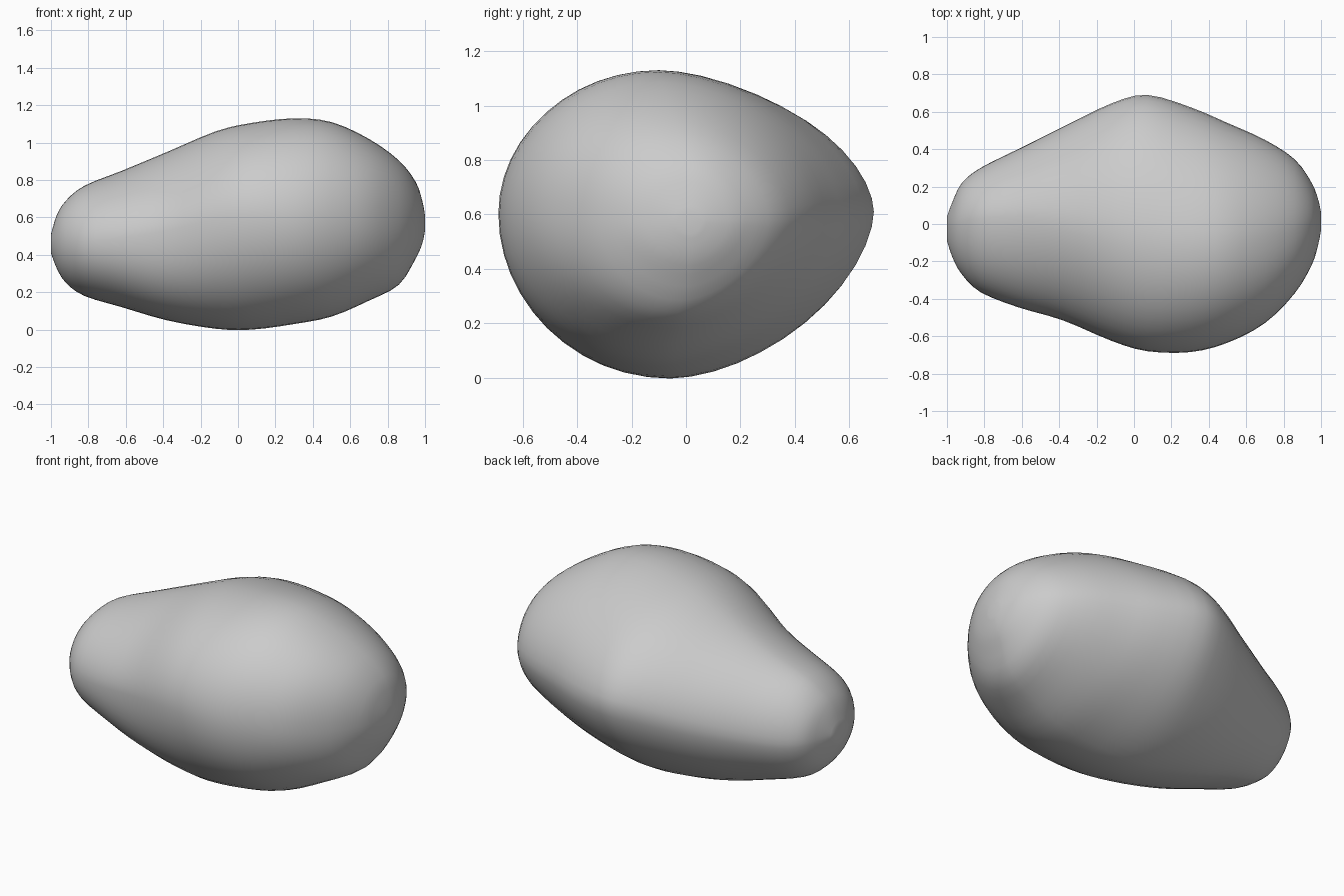
import bpy
import bmesh
import math

default_cube = bpy.data.objects.get("Cube")
if default_cube:
    bpy.data.objects.remove(default_cube, do_unlink=True)

SEGMENTS = 48
STEPS = 3

# Stations along the boulder: x, front y, back y, bottom z, top z, crest y, girth z
stations = [
    (-1.0, -.09, .04, .41, .51, -.02, .47),
    (-.97, -.18, .12, .33, .61, -.01, .47),
    (-.92, -.27, .22, .25, .69, .01, .47),
    (-.82, -.365, .3, .18, .77, .03, .47),
    (-.62, -.445, .4, .12, .85, .04, .49),
    (-.38, -.515, .52, .05, .95, .02, .53),
    (-.12, -.625, .645, .005, 1.06, -.03, .59),
    (.07, -.68, .69, 0, 1.105, -.07, .61),
    (.3, -.685, .625, .03, 1.13, -.1, .6),
    (.5, -.635, .54, .07, 1.11, -.1, .6),
    (.7, -.53, .45, .155, 1.02, -.07, .59),
    (.86, -.37, .345, .24, .905, -.03, .58),
    (.95, -.22, .22, .38, .79, .01, .58),
    (.985, -.11, .13, .46, .69, .02, .575),
    (1.0, -.03, .06, .53, .61, .02, .575),
]


def spline(a, b, c, d, t):
    """Smooth curve between stations b and c."""
    return [q + t * (r - p) / 2 + t * t * (p - 2.5 * q + 2 * r - s / 2)
            + t ** 3 * (3 * (q - r) + s - p) / 2
            for p, q, r, s in zip(a, b, c, d)]


def power(value, exponent):
    return math.copysign(abs(value) ** (2 / exponent), value)


def bump(x, centre, width):
    return math.exp(-((x - centre) / width) ** 2)


def section(station):
    """Rounded outline with a different fullness in each quarter."""
    x, front, back, low, high, crest, girth = station
    waist = bump(x, -.45, .3)
    shoulder = bump(x, .85, .25)
    points = []
    for i in range(SEGMENTS):
        angle = math.tau * i / SEGMENTS
        c, s = math.cos(angle), math.sin(angle)
        if s >= 0:
            fullness = (1.85 - .1 * bump(x, .2, .4) if c >= 0
                        else 2 - .2 * waist + .25 * shoulder)
        else:
            fullness = 1.7 if c >= 0 else 2 + .35 * waist
        y = crest + power(c, fullness) * (back - crest if c >= 0 else crest - front)
        z = girth + power(s, fullness) * (high - girth if s >= 0 else girth - low)
        points.append((x, y, z))
    return points


# Boulder body: skin the outlines into one closed shell
outlines = []
last = len(stations) - 1
for k in range(last):
    near = [stations[min(max(k + j, 0), last)] for j in (-1, 0, 1, 2)]
    outlines += [section(spline(*near, n / STEPS)) for n in range(STEPS)]
outlines.append(section(stations[-1]))

bm = bmesh.new()
rings = [[bm.verts.new(p) for p in outline] for outline in outlines]
for ring, following in zip(rings, rings[1:]):
    for i in range(SEGMENTS):
        j = (i + 1) % SEGMENTS
        bm.faces.new((ring[i], ring[j], following[j], following[i]))
for end in (rings[0], rings[-1]):
    bm.faces.new(end)
bmesh.ops.recalc_face_normals(bm, faces=bm.faces)

mesh = bpy.data.meshes.new("boulder")
bm.to_mesh(mesh)
bm.free()
boulder = bpy.data.objects.new("boulder", mesh)
bpy.context.collection.objects.link(boulder)

# Stone colour
stone = bpy.data.materials.new("stone_grey")
stone.use_nodes = True
grey = (.6, .6, .6, 1)
stone.diffuse_color = grey
stone.node_tree.nodes["Principled BSDF"].inputs["Base Color"].default_value = grey
mesh.materials.append(stone)

# Smooth surface
bpy.context.view_layer.objects.active = boulder
boulder.select_set(True)
bpy.ops.object.shade_smooth()
